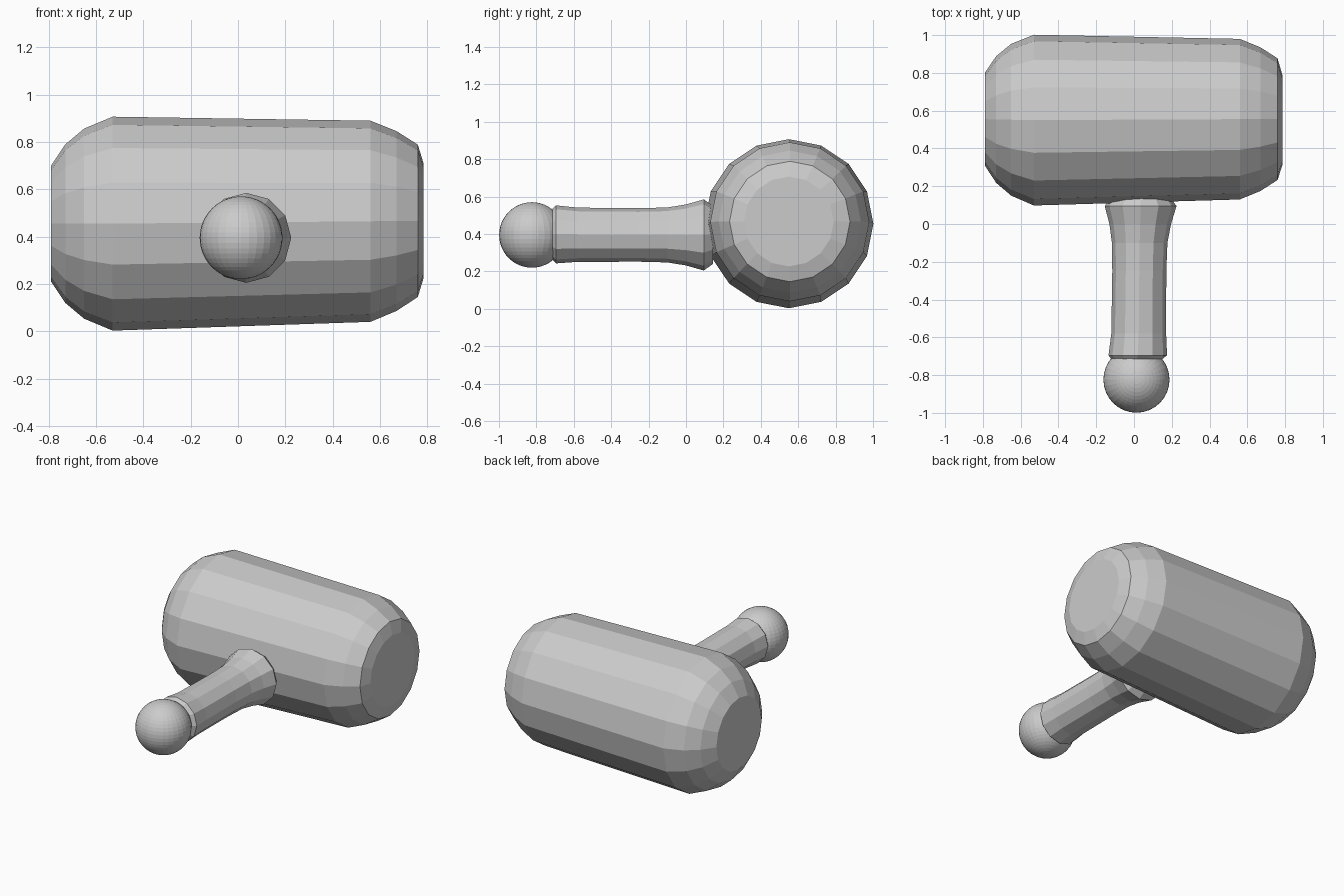
import bpy, bmesh
from math import sin, cos, tau

if "Cube" in bpy.data.objects:
    bpy.data.objects.remove(bpy.data.objects["Cube"])


def lathe(name, rings, sides, axis):
    """Capped tube through rings of (position on axis, centre a, centre z, radius)."""
    bm = bmesh.new()
    loops = []
    for p, a, z, r in rings:
        loop = []
        for i in range(sides):
            t = tau * i / sides
            u, v = a + r * sin(t), z + r * cos(t)
            loop.append(bm.verts.new((p, u, v) if axis == 'x' else (u, p, v)))
        loops.append(loop)
    for lo, hi in zip(loops, loops[1:]):
        for i in range(sides):
            j = (i + 1) % sides
            bm.faces.new((lo[i], lo[j], hi[j], hi[i]))
    bm.faces.new(loops[0])
    bm.faces.new(loops[-1])
    bmesh.ops.recalc_face_normals(bm, faces=bm.faces)
    mesh = bpy.data.meshes.new(name)
    bm.to_mesh(mesh)
    bm.free()
    obj = bpy.data.objects.new(name, mesh)
    bpy.context.collection.objects.link(obj)
    return obj


# Barrel-shaped mallet head, slightly narrower on the right
lathe("mallet_head", [
    (-0.79, 0.555, 0.455, 0.245),
    (-0.73, 0.553, 0.455, 0.335),
    (-0.65, 0.552, 0.455, 0.402),
    (-0.53, 0.550, 0.455, 0.452),
    (0.56, 0.555, 0.465, 0.425),
    (0.67, 0.555, 0.466, 0.380),
    (0.76, 0.555, 0.467, 0.322),
    (0.785, 0.550, 0.467, 0.240),
], 16, 'x')

# Grip flaring into a collar at the head
lathe("handle", [
    (-0.715, 0.015, 0.398, 0.135),
    (-0.695, 0.02, 0.398, 0.155),
    (-0.58, 0.025, 0.396, 0.145),
    (-0.25, 0.028, 0.395, 0.143),
    (-0.10, 0.03, 0.395, 0.147),
    (0.00, 0.033, 0.395, 0.163),
    (0.095, 0.035, 0.395, 0.190),
    (0.145, 0.035, 0.395, 0.155),
], 12, 'y')

# Ball pommel
bpy.ops.mesh.primitive_uv_sphere_add(segments=32, ring_count=24, radius=0.175,
                                     location=(0.013, -0.824, 0.395))
bpy.context.object.name = "pommel"
